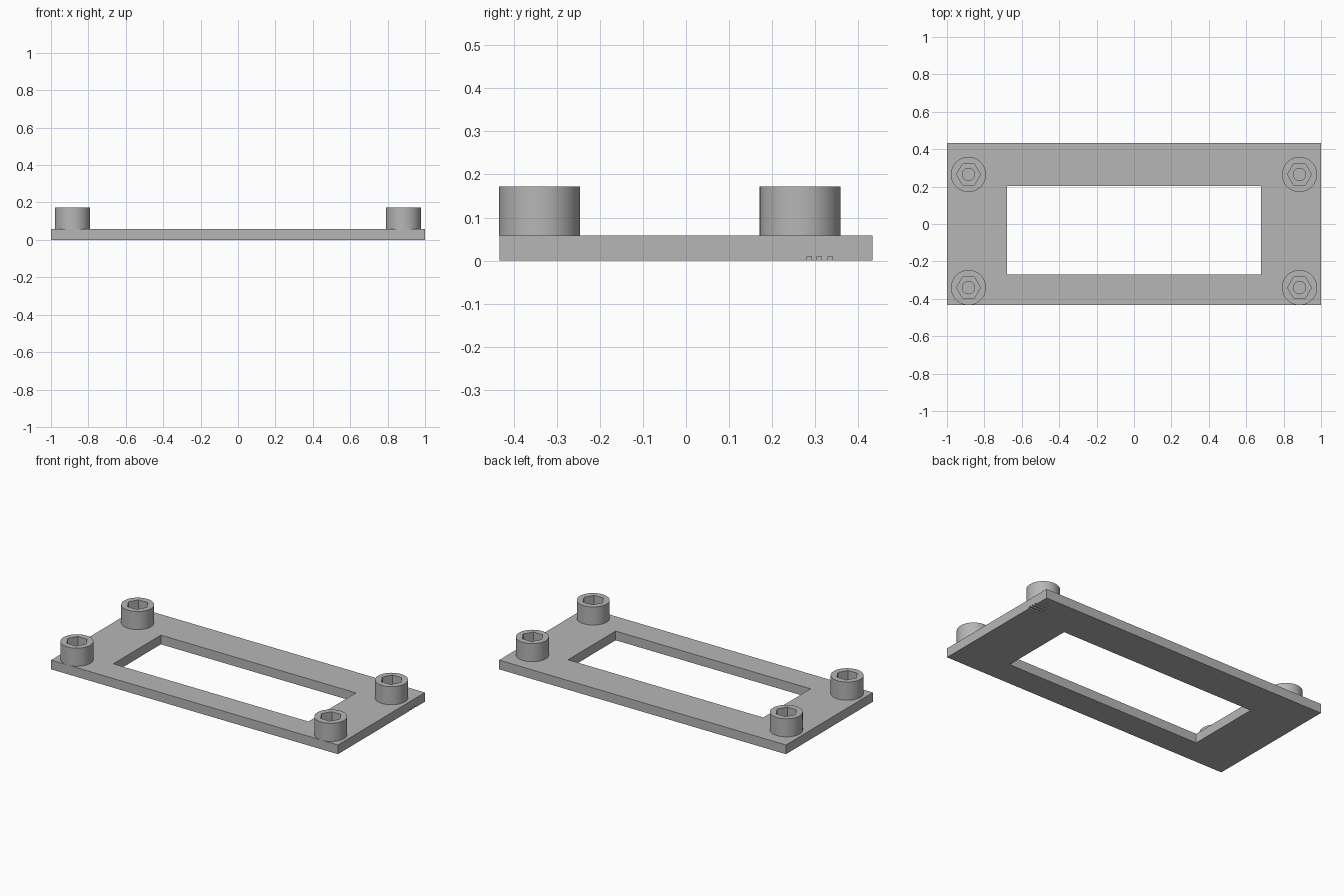
import bpy, bmesh
from math import cos, sin, pi, radians
from mathutils import Matrix

if "Cube" in bpy.data.objects:
    bpy.data.objects.remove(bpy.data.objects["Cube"])

PLATE_TOP, BOSS_TOP = 0.058, 0.172

grey = bpy.data.materials.new("plain grey")
grey.use_nodes = True
colour = (0.47, 0.47, 0.47, 1)
grey.diffuse_color = colour
grey.node_tree.nodes["Principled BSDF"].inputs["Base Color"].default_value = colour


def finish(name, bm):
    bmesh.ops.recalc_face_normals(bm, faces=bm.faces)
    mesh = bpy.data.meshes.new(name)
    bm.to_mesh(mesh)
    bm.free()
    mesh.materials.append(grey)
    obj = bpy.data.objects.new(name, mesh)
    bpy.context.collection.objects.link(obj)
    bpy.ops.object.select_all(action="DESELECT")
    obj.select_set(True)
    bpy.context.view_layer.objects.active = obj
    return obj


def ring_stack(name, rings, closed=False):
    """Skin a list of equally long point rings; either loop round or cap the last."""
    bm = bmesh.new()
    loops = [[bm.verts.new(p) for p in ring] for ring in rings]
    pairs = list(zip(loops, loops[1:]))
    if closed:
        pairs.append((loops[-1], loops[0]))
    for a, b in pairs:
        for i in range(len(a)):
            j = (i + 1) % len(a)
            bm.faces.new((a[i], a[j], b[j], b[i]))
    if not closed:
        bm.faces.new(loops[-1])
    return finish(name, bm)


def rectangle(x, y0, y1, z):
    return [(-x, y0, z), (x, y0, z), (x, y1, z), (-x, y1, z)]


def circle(r, z, n=48):
    return [(r * cos(2 * pi * i / n), r * sin(2 * pi * i / n), z) for i in range(n)]


def hexagon(r, z, n=48):
    # points along a hexagon, at the same angles as the circle
    flat = r * cos(pi / 6)
    ring = []
    for i in range(n):
        a = 2 * pi * i / n
        d = flat / cos((i % (n // 6)) * 2 * pi / n - pi / 6)
        ring.append((d * cos(a), d * sin(a), z))
    return ring


# Flat frame with the rectangular window
outer, window = (1.0, -0.433, 0.433), (0.68, -0.27, 0.203)
plate = ring_stack("frame_plate", [
    rectangle(*outer, 0), rectangle(*outer, PLATE_TOP),
    rectangle(*window, PLATE_TOP), rectangle(*window, 0)], closed=True)

# Three shallow grooves under the plate, open at its side
bm = bmesh.new()
for y in (0.286, 0.309, 0.335):
    bmesh.ops.create_cube(bm, size=1, matrix=Matrix.Translation((0.97, y, 0))
                          @ Matrix.Diagonal((0.1, 0.011, 0.02, 1)))
cutter = finish("groove_cutter", bm)
cutter.hide_render = True
bpy.context.view_layer.objects.active = plate
cut = plate.modifiers.new("grooves", "BOOLEAN")
cut.operation = "DIFFERENCE"
cut.solver = "EXACT"
cut.object = cutter
bpy.ops.object.modifier_apply(modifier=cut.name)
bpy.data.objects.remove(cutter)

# Round corner bosses with a hexagonal socket and a blind screw hole
for end, y in (("front", -0.34), ("back", 0.265)):
    for side, x in (("right", -0.885), ("left", 0.885)):
        boss = ring_stack(f"{end}_{side}_boss", [
            circle(0.094, PLATE_TOP), circle(0.094, BOSS_TOP),
            hexagon(0.064, BOSS_TOP), hexagon(0.064, 0.1),
            circle(0.033, 0.1), circle(0.033, PLATE_TOP + 0.002)])
        boss.location = (x, y, 0)
        bpy.ops.object.shade_smooth_by_angle(angle=radians(30))
